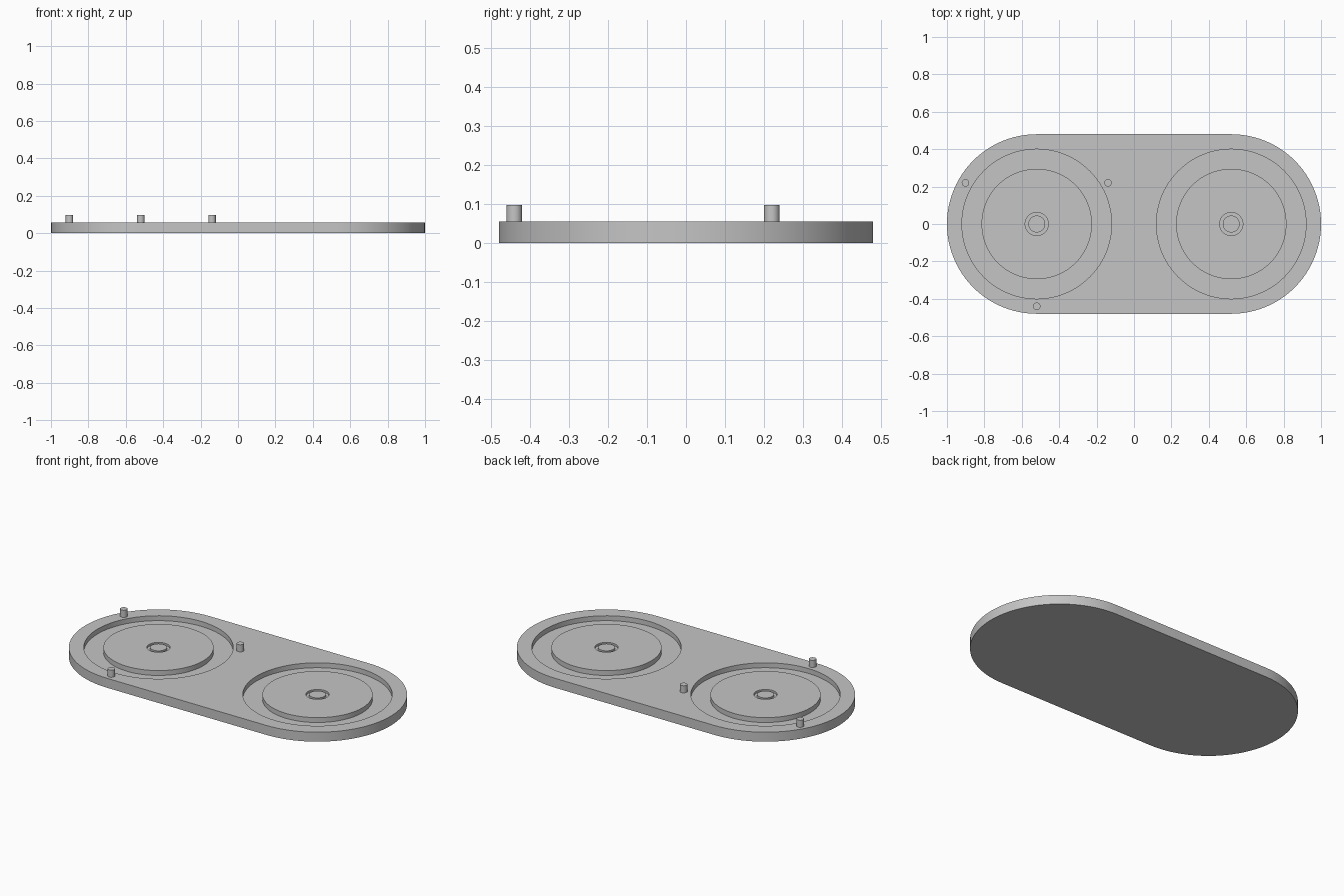
import bpy, bmesh
from math import sin, cos, pi, radians

cube = bpy.data.objects.get("Cube")
if cube:
    bpy.data.objects.remove(cube, do_unlink=True)

HEIGHT = 0.056      # plate thickness
SPACING = 0.52      # disc centres at +/- x
RADIUS = 0.48       # rounded plate ends

grey = bpy.data.materials.new("plain grey")
grey.use_nodes = True
grey.diffuse_color = (0.56, 0.56, 0.56, 1)
grey.node_tree.nodes["Principled BSDF"].inputs["Base Color"].default_value = grey.diffuse_color


def make_object(name, bm):
    bmesh.ops.recalc_face_normals(bm, faces=bm.faces)
    mesh = bpy.data.meshes.new(name)
    bm.to_mesh(mesh)
    bm.free()
    mesh.materials.append(grey)
    obj = bpy.data.objects.new(name, mesh)
    bpy.context.collection.objects.link(obj)
    return obj


def extruded(name, outline, z0, z1):
    bm = bmesh.new()
    face = bm.faces.new([bm.verts.new((x, y, z0)) for x, y in outline])
    top = bmesh.ops.extrude_face_region(bm, geom=[face])["geom"]
    verts = [v for v in top if isinstance(v, bmesh.types.BMVert)]
    bmesh.ops.translate(bm, verts=verts, vec=(0, 0, z1 - z0))
    return make_object(name, bm)


def arc(cx, cy, r, start, sweep, steps):
    return [(cx + r * cos(start + sweep * i / steps),
             cy + r * sin(start + sweep * i / steps)) for i in range(steps + 1)]


def ring_cutter(cx, inner, outer, floor, steps=96):
    """Square-section ring used to carve a circular groove."""
    bm = bmesh.new()
    top = HEIGHT + 0.02
    loops = []
    for i in range(steps):
        a = 2 * pi * i / steps
        loops.append([bm.verts.new((cx + r * cos(a), r * sin(a), z))
                      for r, z in ((inner, floor), (outer, floor), (outer, top), (inner, top))])
    for i in range(steps):
        a, b = loops[i], loops[(i + 1) % steps]
        for j in range(4):
            k = (j + 1) % 4
            bm.faces.new((a[j], a[k], b[k], b[j]))
    obj = make_object("groove_cutter", bm)
    obj.hide_render = True
    return obj


def smooth(obj):
    bpy.ops.object.select_all(action="DESELECT")
    obj.select_set(True)
    bpy.context.view_layer.objects.active = obj
    bpy.ops.object.shade_smooth_by_angle(angle=radians(30))


# Base plate with two rounded ends
outline = arc(SPACING, 0, RADIUS, -pi / 2, pi, 48) + arc(-SPACING, 0, RADIUS, pi / 2, pi, 48)
plate = extruded("base_plate", outline, 0, HEIGHT)

# Wide groove around each disc and a fine groove around each centre boss
cutters = []
for side in (-1, 1):
    cutters.append(ring_cutter(side * SPACING, 0.295, 0.40, 0.027))
    cutters.append(ring_cutter(side * SPACING, 0.045, 0.062, HEIGHT - 0.012, 48))
for cutter in cutters:
    mod = plate.modifiers.new("groove", "BOOLEAN")
    mod.operation = "DIFFERENCE"
    mod.solver = "EXACT"
    mod.object = cutter
bpy.context.view_layer.objects.active = plate
for mod in list(plate.modifiers):
    bpy.ops.object.modifier_apply(modifier=mod.name)
for cutter in cutters:
    bpy.data.objects.remove(cutter, do_unlink=True)
smooth(plate)

# Three locating pins around the right-hand disc
for name, angle in (("front_pin", 270), ("inner_pin", 30), ("outer_pin", 150)):
    a = radians(angle)
    circle = arc(-SPACING + 0.44 * cos(a), 0.44 * sin(a), 0.02, 0, 2 * pi * 31 / 32, 31)
    smooth(extruded(name, circle, HEIGHT - 0.01, 0.098))
